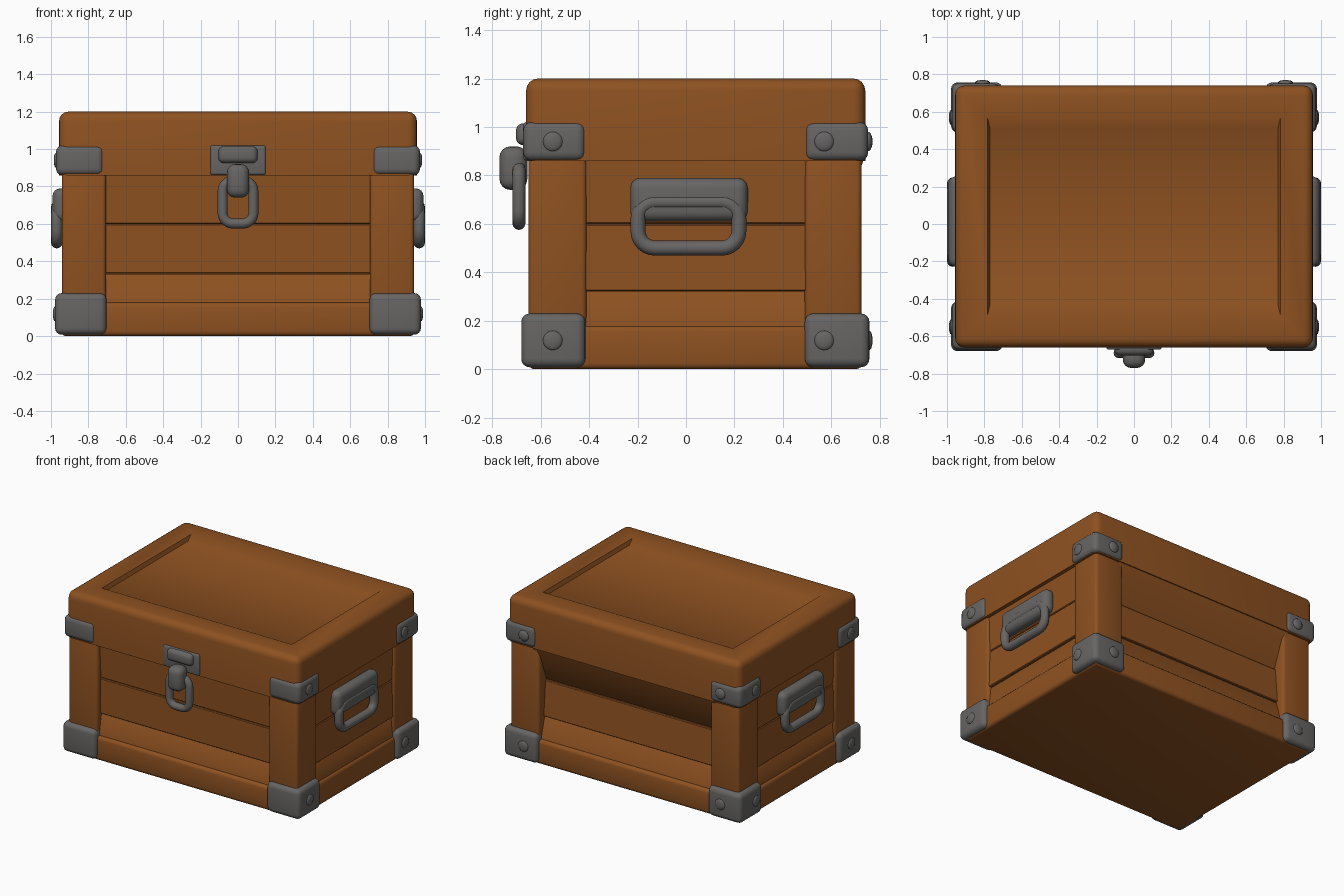
import bpy, bmesh, math
from mathutils import Vector, Matrix

if "Cube" in bpy.data.objects:
    bpy.data.objects.remove(bpy.data.objects["Cube"])


def material(name, rgb):
    m = bpy.data.materials.new(name)
    m.diffuse_color = (*rgb, 1)
    m.use_nodes = True
    m.node_tree.nodes["Principled BSDF"].inputs["Base Color"].default_value = m.diffuse_color
    return m


WOOD = material("brown wood", (0.27, 0.083, 0.015))
METAL = material("grey metal", (0.135, 0.131, 0.128))


def finish(name, bm, mat):
    bmesh.ops.recalc_face_normals(bm, faces=bm.faces)
    me = bpy.data.meshes.new(name)
    bm.to_mesh(me)
    bm.free()
    me.materials.append(mat)
    ob = bpy.data.objects.new(name, me)
    bpy.context.collection.objects.link(ob)
    bpy.ops.object.select_all(action='DESELECT')
    ob.select_set(True)
    bpy.context.view_layer.objects.active = ob
    bpy.ops.object.shade_smooth_by_angle(angle=math.radians(40))
    return ob


def cube(lo, hi):
    bm = bmesh.new()
    lo, hi = Vector(lo), Vector(hi)
    size, mid = hi - lo, (lo + hi) / 2
    bmesh.ops.create_cube(bm, size=1, matrix=Matrix.Translation(mid) @ Matrix.Diagonal((*size, 1)))
    return bm


def box(name, lo, hi, mat, r=0.02, seg=3):
    bm = cube(lo, hi)
    bmesh.ops.bevel(bm, geom=bm.edges[:], offset=r, segments=seg, profile=0.5, affect='EDGES')
    return finish(name, bm, mat)


def sheet(name, profile, place, a, b):
    """Plank: (depth, z) profile swept from a to b along a wall."""
    bm = bmesh.new()
    ends = [[bm.verts.new(place(t, d, z)) for d, z in profile] for t in (a, b)]
    n = len(profile)
    for e in ends:
        bm.faces.new(e)
    for i in range(n):
        j = (i + 1) % n
        bm.faces.new((ends[0][i], ends[0][j], ends[1][j], ends[1][i]))
    finish(name, bm, WOOD)


def ring(name, place, hw, z0, z1, corner, rod):
    """Rounded rectangular loop of round rod."""
    cu = bpy.data.curves.new(name, 'CURVE')
    cu.dimensions = '3D'
    cu.bevel_depth, cu.bevel_resolution = rod, 4
    pts = []
    for k, (u, z) in enumerate([(hw - corner, z1 - corner), (corner - hw, z1 - corner),
                                (corner - hw, z0 + corner), (hw - corner, z0 + corner)]):
        for i in range(7):
            t = math.pi / 2 * (k + i / 6)
            pts.append(place(u + corner * math.cos(t), z + corner * math.sin(t)))
    sp = cu.splines.new('POLY')
    sp.points.add(len(pts) - 1)
    for p, co in zip(sp.points, pts):
        p.co = (*co, 1)
    sp.use_cyclic_u = True
    cu.materials.append(METAL)
    bpy.context.collection.objects.link(bpy.data.objects.new(name, cu))


def rivet(name, pos, scale):
    bm = bmesh.new()
    bmesh.ops.create_uvsphere(bm, u_segments=16, v_segments=10, radius=1,
                              matrix=Matrix.Translation(pos) @ Matrix.Diagonal((*scale, 1)))
    finish(name, bm, METAL)


# Lid with a sunken top panel, sloped more along its front and back
bm = cube((-0.957, -0.66, 0.86), (0.957, 0.74, 1.2))
top = max(bm.faces, key=lambda f: f.calc_center_median().z)
outer = [e for e in bm.edges if max(v.co.z for v in e.verts) > 1]
bmesh.ops.inset_region(bm, faces=[top], thickness=0.175, use_even_offset=True)
bmesh.ops.inset_region(bm, faces=[top], thickness=0.012, depth=-0.028, use_even_offset=True)
for v in top.verts:
    v.co.y += 0.04 if v.co.y < 0 else -0.04
bmesh.ops.bevel(bm, geom=outer, offset=0.05, segments=4, profile=0.5, affect='EDGES')
finish("lid", bm, WOOD)

# Body core, base and corner posts
box("body_core", (-0.88, -0.56, 0.02), (0.88, 0.6, 0.9), WOOD)
box("base", (-0.945, -0.65, 0.0), (0.945, 0.725, 0.18), WOOD, 0.025)
for sx, side in ((-1, "left"), (1, "right")):
    for y0, y1, end in ((-0.65, -0.41, "front"), (0.49, 0.725, "back")):
        xs = sorted((sx * 0.705, sx * 0.942))
        box(f"{end}_{side}_post", (xs[0], y0, 0.05), (xs[1], y1, 0.9), WOOD, 0.022)

# Wall planks: (bottom z, top z, bottom depth, top depth)
SIDE = [(0.15, 0.322, 0.01, 0.025), (0.322, 0.6, 0.012, 0.018), (0.6, 0.88, 0.018, 0.012)]
WALLS = {
    "front": (lambda t, d, z: (t, -0.65 + d, z), -0.75, 0.75,
              [(0.15, 0.335, 0.02, 0.05), (0.335, 0.6, 0.04, 0.04), (0.6, 0.88, 0.045, 0.03)]),
    "back": (lambda t, d, z: (t, 0.725 - d, z), -0.75, 0.75,
             [(0.15, 0.335, 0.02, 0.07), (0.335, 0.6, 0.06, 0.08), (0.6, 0.88, 0.09, -0.012)]),
    "right": (lambda t, d, z: (0.942 - d, t, z), -0.45, 0.52, SIDE),
    "left": (lambda t, d, z: (-0.942 + d, t, z), -0.45, 0.52, SIDE),
}
for wall, (place, a, b, planks) in WALLS.items():
    for i, (z0, z1, d0, d1) in enumerate(planks):
        z1 -= 0.002
        prof = [(0.15, z0), (d0 + 0.005, z0), (d0, z0 + 0.005), (d1, z1 - 0.005), (d1 + 0.005, z1), (0.15, z1)]
        sheet(f"{wall}_plank_{i + 1}", prof, place, a, b)

# Metal corner guards with rivets
for sx, side in ((-1, "left"), (1, "right")):
    for sy, end in ((-1, "front"), (1, "back")):
        for level, z0, z1, x0, x1, yf, yb in (("lower", 0.008, 0.23, 0.703, 0.978, -0.68, 0.757),
                                              ("upper", 0.86, 1.02, 0.718, 0.973, -0.672, 0.752)):
            xs = sorted((sx * x0, sx * x1))
            ys = (yf, -0.415) if sy < 0 else (0.49, yb)
            box(f"{level}_{end}_{side}_guard", (xs[0], ys[0], z0), (xs[1], ys[1], z1), METAL, 0.035, 4)
            zc = (z0 + z1) / 2
            rivet(f"{level}_{end}_{side}_side_rivet", (sx * x1, -0.55 if sy < 0 else 0.57, zc), (0.012, 0.04, 0.04))
            if sy > 0:
                rivet(f"{level}_{end}_{side}_back_rivet", (sx * 0.81, yb, zc), (0.04, 0.77 - yb, 0.04))

# Front latch
box("latch_plate", (-0.148, -0.672, 0.862), (0.148, -0.6, 1.02), METAL, 0.012)
box("latch_hinge", (-0.105, -0.702, 0.925), (0.105, -0.62, 1.015), METAL, 0.03, 4)
box("latch_tongue", (-0.06, -0.77, 0.74), (0.06, -0.655, 0.92), METAL, 0.045, 4)
ring("latch_loop", lambda u, z: (u, -0.69, z), 0.082, 0.602, 0.83, 0.055, 0.027)

# Side handles: a mount that wraps the top of the loop
for sx, side in ((-1, "left"), (1, "right")):
    xs = sorted((sx * 0.9, sx * 0.992))
    box(f"{side}_handle_mount", (xs[0], -0.23, 0.61), (xs[1], 0.255, 0.79), METAL, 0.042, 4)
    ring(f"{side}_handle", lambda u, z: (sx * 0.969, 0.01 + u, z), 0.208, 0.5, 0.69, 0.07, 0.031)
